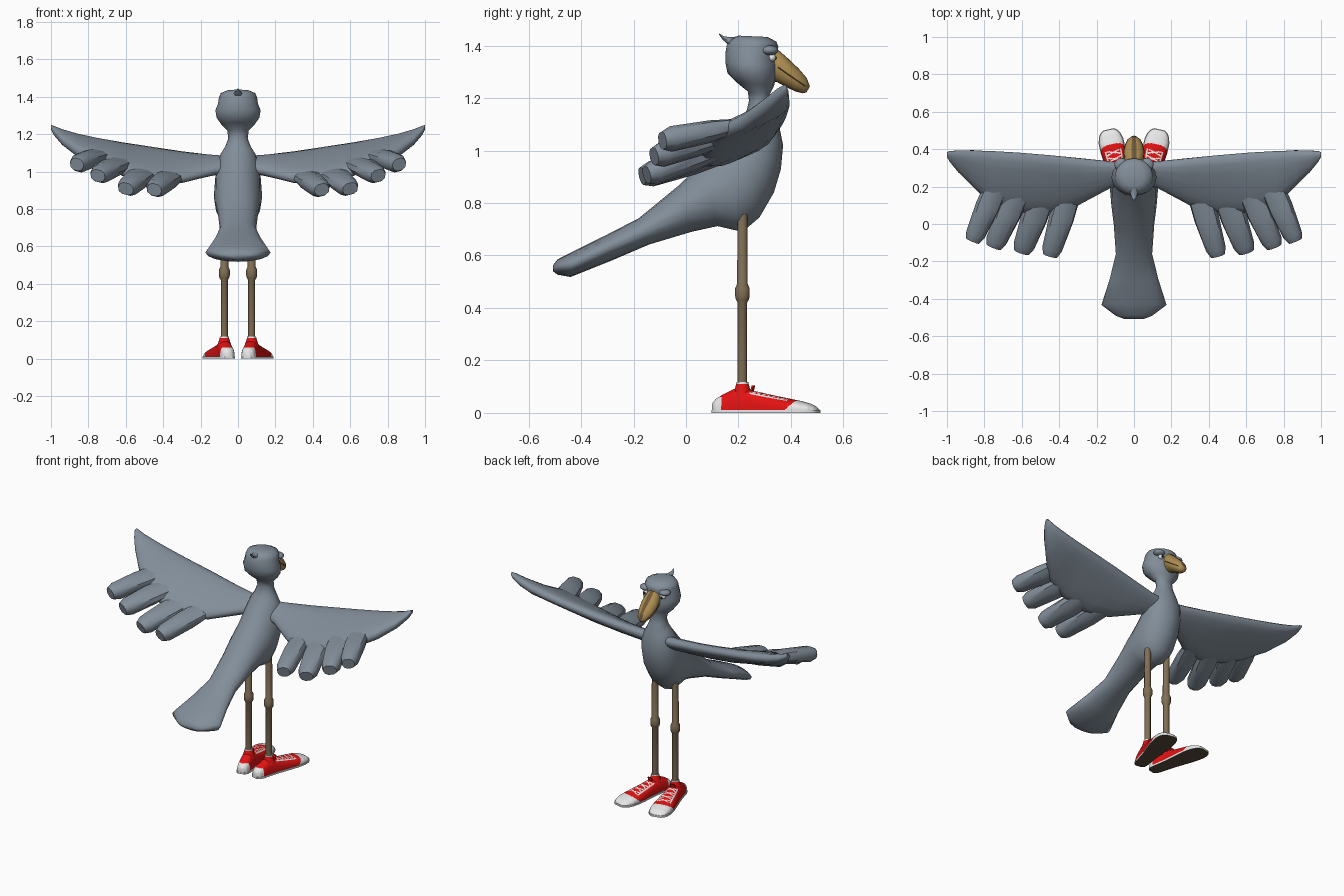
import bpy, bmesh, math
from mathutils import Vector as V

if "Cube" in bpy.data.objects:
    bpy.data.objects.remove(bpy.data.objects["Cube"])


def mat(name, *rgb):
    m = bpy.data.materials.new(name)
    m.diffuse_color = (*rgb, 1)
    m.use_nodes = True
    m.node_tree.nodes["Principled BSDF"].inputs["Base Color"].default_value = m.diffuse_color
    return m


GREY = mat("grey_feathers", .225, .27, .32)
TAN = mat("beak_tan", .42, .27, .085)
DARK = mat("beak_dark", .16, .10, .04)
LEG = mat("leg_brown", .22, .16, .09)
RED = mat("shoe_red", .76, .006, .006)
WHITE = mat("shoe_white", .8, .8, .8)
SOLE = mat("sole_brown", .10, .07, .045)
BLACK = mat("pupil_black", .01, .01, .01)


def finish(bm, name, mats, rule=None, angle=50):
    """Turn a bmesh into a shaded object, colouring faces by a rule."""
    bmesh.ops.recalc_face_normals(bm, faces=bm.faces)
    for f in bm.faces:
        f.smooth = True
        if rule:
            f.material_index = rule(f.calc_center_median(), f.normal)
    me = bpy.data.meshes.new(name)
    bm.to_mesh(me)
    bm.free()
    for m in mats:
        me.materials.append(m)
    ob = bpy.data.objects.new(name, me)
    bpy.context.collection.objects.link(ob)
    me.set_sharp_from_angle(angle=math.radians(angle))
    return ob


def loft(name, rings, mats, rule=None, angle=50):
    """Skin a list of closed point rings and cap both ends."""
    bm = bmesh.new()
    vs = [[bm.verts.new(p) for p in r] for r in rings]
    n = len(vs[0])
    for a, b in zip(vs, vs[1:]):
        for i in range(n):
            j = (i + 1) % n
            bm.faces.new((a[i], a[j], b[j], b[i]))
    bm.faces.new(vs[0])
    bm.faces.new(vs[-1])
    return finish(bm, name, mats, rule, angle)


def oval(c, u, v, n=16, power=1.0):
    """Oval ring around c with half axes u and v; a lower power is boxier."""
    def p(x):
        return math.copysign(abs(x) ** power, x)
    return [c + u * p(math.cos(2 * math.pi * i / n)) + v * p(math.sin(2 * math.pi * i / n))
            for i in range(n)]


def side_rings(table, n=16, power=1.0):
    """Rings from rows of (y1, z1, y2, z2, half width)."""
    out = []
    for y1, z1, y2, z2, w in table:
        a, b = V((0, y1, z1)), V((0, y2, z2))
        out.append(oval((a + b) / 2, (a - b) / 2, V((w, 0, 0)), n, power))
    return out


def ball(name, loc, scale, m):
    bm = bmesh.new()
    bmesh.ops.create_uvsphere(bm, u_segments=14, v_segments=8, radius=1)
    for v in bm.verts:
        v.co = V(loc) + V([a * b for a, b in zip(v.co, scale)])
    return finish(bm, name, [m])


def post(name, x, y, levels, m, n=10):
    """Upright turned part from (z, radius) levels."""
    return loft(name, [oval(V((x, y, z)), V((r, 0, 0)), V((0, r, 0)), n) for z, r in levels], [m])


# Tail, body, neck and head in one skin
loft("body", side_rings([
    (-.507, .562, -.507, .540, .055), (-.49, .585, -.49, .527, .098),
    (-.425, .618, -.44, .518, .174),
    (-.30, .68, -.29, .578, .13), (-.18, .742, -.14, .642, .097),
    (-.03, .865, .02, .69, .108), (.06, .95, .12, .712, .12),
    (.12, 1.01, .215, .69, .127), (.155, 1.05, .28, .745, .127),
    (.185, 1.085, .335, .84, .122), (.205, 1.11, .362, .93, .113),
    (.22, 1.13, .37, 1.02, .10), (.232, 1.155, .355, 1.095, .072),
    (.24, 1.19, .335, 1.16, .052), (.236, 1.225, .32, 1.215, .057),
    (.19, 1.262, .335, 1.245, .090), (.158, 1.295, .345, 1.28, .114),
    (.15, 1.335, .348, 1.32, .121), (.15, 1.37, .345, 1.36, .106),
    (.155, 1.40, .352, 1.395, .102), (.17, 1.425, .345, 1.415, .092),
    (.20, 1.438, .31, 1.433, .055)]), [GREY], None, 65)

# Crest tuft at the back of the head
loft("crest", side_rings([(.22, 1.437, .20, 1.38, .03), (.17, 1.432, .165, 1.40, .022),
                          (.145, 1.435, .14, 1.422, .012), (.128, 1.446, .126, 1.442, .003)], 8), [GREY])

# Beak with a dark ridge
loft("beak", side_rings([
    (.32, 1.395, .32, 1.262, .045), (.35, 1.385, .345, 1.262, .05),
    (.39, 1.35, .38, 1.243, .055), (.43, 1.312, .415, 1.226, .047),
    (.46, 1.277, .445, 1.218, .032), (.472, 1.245, .46, 1.222, .014)], 24),
    [TAN, DARK], lambda c, n: int(abs(c.x) < .009 and n.z > .3))

# Outline of the wing: x, leading y and z, trailing y and z, half thickness
WING = [(.03, .32, 1.07, .21, 1.0, .035), (.12, .33, 1.075, .20, .995, .036),
        (.30, .352, 1.098, .10, .95, .038), (.45, .368, 1.12, .06, .95, .04),
        (.62, .382, 1.145, .06, .99, .04), (.76, .390, 1.168, .10, 1.05, .04),
        (.86, .393, 1.19, .20, 1.095, .037), (.94, .390, 1.215, .28, 1.155, .029),
        (.985, .387, 1.236, .335, 1.205, .020), (1.0, .383, 1.244, .36, 1.232, .010)]
# Feathers: base point, tip point, half width
FEATHERS = [((.72, .24, 1.10), (.862, -.09, 1.038), .064), ((.61, .20, 1.06), (.750, -.122, .978), .068),
            ((.48, .18, 1.01), (.60, -.150, .908), .070), ((.34, .19, .99), (.448, -.168, .903), .066)]

# Shoe rows: distance along the foot from the leg, half width, height
SHOE = [(-.115, .018, .04), (-.10, .034, .055), (-.072, .04, .072), (-.03, .042, .092),
        (.03, .046, .088), (.08, .053, .076), (.14, .061, .063), (.18, .065, .055),
        (.23, .065, .045), (.265, .056, .035), (.285, .042, .025), (.295, .026, .016)]


def shoe_size(t):
    t = min(max(t, -.115), .295)
    for a, b in zip(SHOE, SHOE[1:]):
        if t <= b[0]:
            k = (t - a[0]) / (b[0] - a[0])
            return a[1] + (b[1] - a[1]) * k, a[2] + (b[2] - a[2]) * k


CA, SA = math.cos(.215), math.sin(.215)


def shoe_paint(c, n):
    """White heel cap, toe cap, lace edging and crossed laces on red."""
    dx, dy = abs(c.x) - .073, c.y - .215
    t, x = dy * CA + dx * SA, dx * CA - dy * SA
    u = x / shoe_size(t)[0]
    if t > .17 + c.z or (t < -.074 and c.z < .06):
        return 1
    if .035 < t < .185 and n.z > .1:
        if .60 < abs(u) < .70:
            return 1
        if abs(u) < .6:
            return int(any(abs(t - t0 - d * u * .02) < .0042 for t0 in (.06, .098, .136, .172) for d in (1, -1)))
    return 0


for s, side in ((1, "right"), (-1, "left")):
    # Wing panel
    rings = []
    for x, y1, z1, y2, z2, th in WING:
        a, b = V((s * x, y1, z1)), V((s * x, y2, z2))
        d = (a - b).normalized()
        rings.append(oval((a + b) / 2, (a - b) / 2, V((0, -d.z, d.y)) * th, 16, .8))
    loft(side + "_wing", rings, [GREY], None, 60)

    # Thick blunt feathers merging into the panel
    for base, tip, w in FEATHERS:
        a, b = V((s * base[0], *base[1:])), V((s * tip[0], *tip[1:]))
        d = (b - a).normalized()
        across = d.cross(V((-s * .25, 0, 1))).normalized()
        up = across.cross(d)
        loft(side + "_feather", [oval(a.lerp(b, t), across * w * k, up * th, 10, .85) for t, k, th in
             ((0, 1, .02), (.45, 1.04, .041), (.9, .84, .048), (1, .62, .034))], [GREY], None, 40)

    # Eye, pupil and heavy brow
    ball(side + "_eye", (s * .060, .326, 1.354), (.019, .017, .015), WHITE)
    ball(side + "_pupil", (s * .061, .339, 1.353), (.008, .006, .008), BLACK)
    ball(side + "_brow", (s * .068, .318, 1.382), (.037, .034, .019), GREY)

    # Mouth line as a thin strip along the side of the beak
    loft(side + "_mouth_line", [[V((s * (x + i), y, z + j)) for i, j in ((0, -.0025), (.002, 0), (0, .0025), (-.004, 0))]
         for x, y, z in ((.050, .35, 1.318), (.055, .387, 1.292), (.046, .424, 1.266), (.031, .454, 1.246))], [DARK])

    # Leg with knee
    post(side + "_leg", s * .073, .215,
         [(.09, .019), (.42, .019), (.432, .026), (.445, .029), (.475, .029), (.492, .021), (.76, .02)], LEG)

    # Foot coordinates, toes turned out
    def foot(x, t, z):
        return V((s * (.073 + x * CA + t * SA), .215 + t * CA - x * SA, z))

    # Shoe upper, finely divided so the painted parts are crisp
    arc = [math.pi * i / 56 for i in range(57)]
    section = [(math.copysign(abs(math.cos(a)) ** .85, math.cos(a)), max(0, math.sin(a)) ** .7) for a in arc]
    rows = [(-.115 + .41 * i / 110) for i in range(111)]
    loft(side + "_shoe", [[foot(x * shoe_size(t)[0], t, .008 + (shoe_size(t)[1] - .008) * z) for x, z in section]
                          for t in rows], [RED, WHITE], shoe_paint, 60)
    # Sole: white edge, brown underside
    loft(side + "_sole", [[foot(x * (w + .003), t * 1.01, z) for x, z in ((1, 0), (1, .011), (-1, .011), (-1, 0))]
                          for t, w, h in SHOE], [WHITE, SOLE], lambda c, n: int(n.z < -.5), 40)
    # Ankle collar, rim and tongue
    post(side + "_collar", s * .073, .215, [(.06, .042), (.09, .031), (.113, .024)], RED)
    post(side + "_collar_rim", s * .073, .215, [(.111, .025), (.118, .024)], WHITE)
    loft(side + "_tongue", [[foot(x, t, z) for x, t in ((-.016, t0), (.016, t0), (.016, t0 + .007), (-.016, t0 + .007))]
                            for z, t0 in ((.07, .03), (.105, .040))], [RED])
